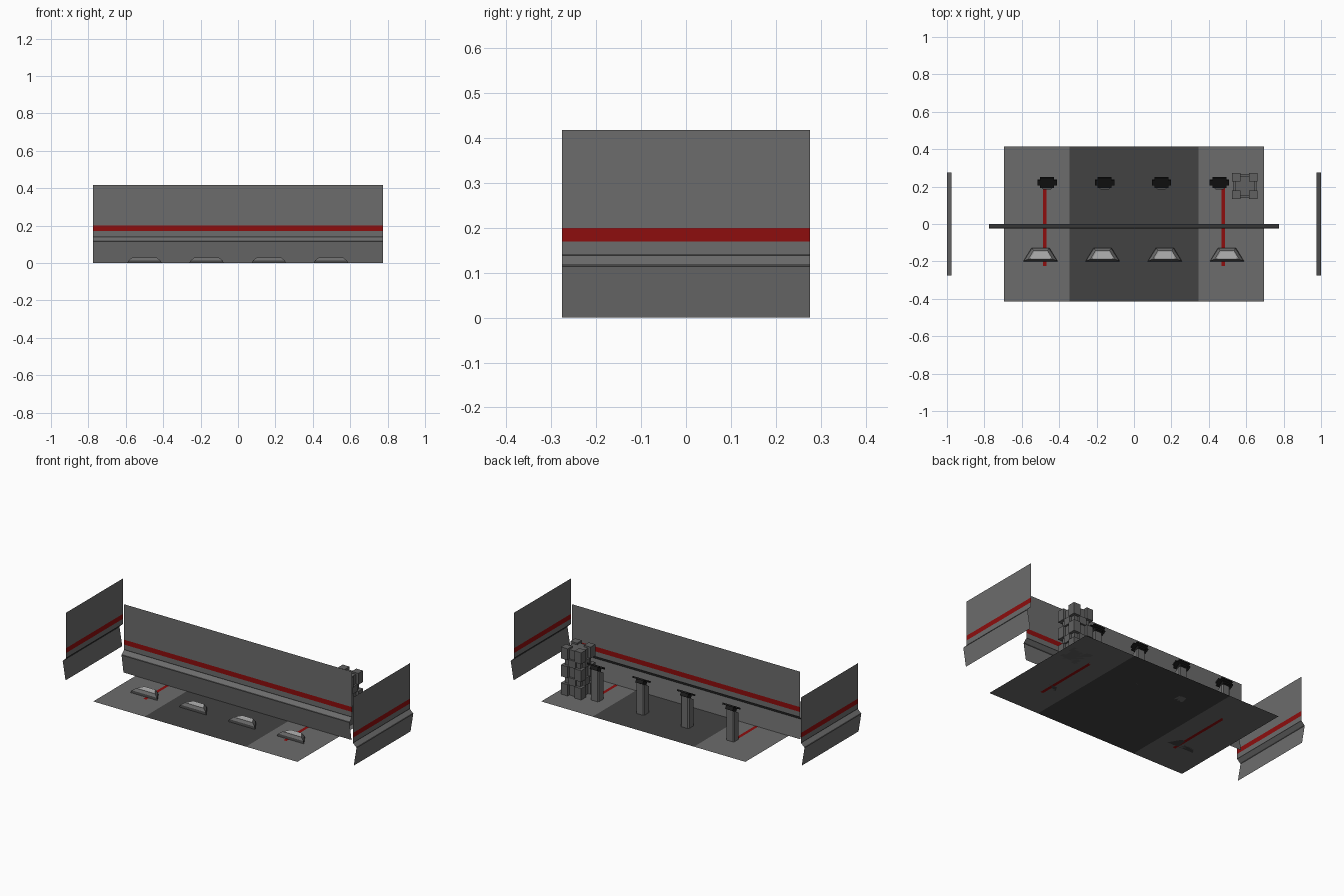
import bpy, bmesh, math
from mathutils import Matrix, Vector

cube = bpy.data.objects.get("Cube")
if cube:
    bpy.data.objects.remove(cube, do_unlink=True)


def material(name, r, g, b):
    m = bpy.data.materials.new(name)
    m.use_nodes = True
    m.diffuse_color = (r, g, b, 1)
    bsdf = next(n for n in m.node_tree.nodes if n.type == 'BSDF_PRINCIPLED')
    bsdf.inputs["Base Color"].default_value = (r, g, b, 1)
    return m


GRAY = material("panel gray", .15, .15, .15)
DARK = material("dark gray", .055, .055, .055)
RED = material("stripe red", .27, .004, .004)
LIGHT = material("light gray", .45, .45, .45)
BLACK = material("screen black", .01, .01, .01)
STONE = material("pillar gray", .12, .12, .12)


def finish(name, bm, mats, matrix=Matrix()):
    me = bpy.data.meshes.new(name)
    bmesh.ops.recalc_face_normals(bm, faces=bm.faces)
    bm.to_mesh(me)
    bm.free()
    for m in mats:
        me.materials.append(m)
    ob = bpy.data.objects.new(name, me)
    ob.matrix_world = matrix
    bpy.context.collection.objects.link(ob)
    return ob


def add_box(bm, center, size):
    mat = Matrix.Translation(center) @ Matrix.Diagonal((*size, 1))
    return bmesh.ops.create_cube(bm, size=1, matrix=mat)["verts"]


# Floor: one sheet split into side areas, dark centre and two red lines
def build_floor():
    xs = [-.695, -.487, -.467, -.345, .345, .467, .487, .695]
    ys = [-.415, -.225, .2, .415]
    bm = bmesh.new()
    grid = [[bm.verts.new((x, y, 0)) for y in ys] for x in xs]
    for i in range(len(xs) - 1):
        for j in range(len(ys) - 1):
            f = bm.faces.new((grid[i][j], grid[i + 1][j],
                              grid[i + 1][j + 1], grid[i][j + 1]))
            c = f.calc_center_median()
            if abs(c.x) < .34:
                f.material_index = 1
            elif abs(abs(c.x) - .477) < .01 and j == 1:
                f.material_index = 2
    finish("floor", bm, [GRAY, DARK, RED])


build_floor()


# Walls: folded sheet profile (outward offset, height) swept along its length
PROFILE = [(0, .418), (0, .2), (0, .17), (0, .142), (0, .138),
           (.02, .119), (.024, .114), (.005, 0)]


def build_wall(name, length, location, angle):
    bm = bmesh.new()
    rows = [[bm.verts.new((s * length / 2, -o, z)) for s in (-1, 1)]
            for o, z in PROFILE]
    for i, (a, b) in enumerate(zip(rows, rows[1:])):
        f = bm.faces.new((a[0], b[0], b[1], a[1]))
        f.material_index = {1: 1, 3: 2, 5: 2}.get(i, 0)
    finish(name, bm, [GRAY, RED, DARK],
           Matrix.Translation(location) @ Matrix.Rotation(angle, 4, 'Z'))


build_wall("long_wall", 1.552, (0, 0, 0), 0)
build_wall("left_end_wall", .552, (.976, 0, 0), math.pi / 2)
build_wall("right_end_wall", .552, (-.976, 0, 0), -math.pi / 2)


# Floor lamps: low tapered trapezoid with a light inset panel
def trapezoid(bm, half_front, half_back, front, back, z):
    return [bm.verts.new(p) for p in ((-half_front, front, z), (half_front, front, z),
                                      (half_back, back, z), (-half_back, back, z))]


def build_lamp(x):
    bm = bmesh.new()
    rings = [trapezoid(bm, .092, .048, -.2, -.128, 0),
             trapezoid(bm, .085, .044, -.196, -.132, .014),
             trapezoid(bm, .064, .037, -.187, -.142, .03),
             trapezoid(bm, .054, .032, -.183, -.149, .028)]
    bm.faces.new(rings[0])
    for i, (a, b) in enumerate(zip(rings, rings[1:])):
        for k in range(4):
            f = bm.faces.new((a[k], a[(k + 1) % 4], b[(k + 1) % 4], b[k]))
            f.material_index = (0, 2, 1)[i]
    bm.faces.new(rings[-1]).material_index = 1
    finish("floor_lamp", bm, [DARK, LIGHT, GRAY], Matrix.Translation((x, 0, 0)))


for x in (-.5, -.168, .165, .497):
    build_lamp(x)


# Kiosks: pedestal with sloped top carrying a tilted screen
def build_kiosk(x):
    bm = bmesh.new()
    vs = add_box(bm, (0, .212, .095), (.056, .055, .19))
    for v in vs:
        if v.co.z > .1 and v.co.y < .2:
            v.co.z -= .03
    vertical = [e for e in bm.edges
                if abs(e.verts[0].co.z - e.verts[1].co.z) > .1]
    bmesh.ops.bevel(bm, geom=vertical, offset=.007, segments=1, affect='EDGES')
    finish("kiosk_pedestal", bm, [GRAY], Matrix.Translation((x, 0, 0)))

    bm = bmesh.new()
    add_box(bm, (0, 0, 0), (.104, .06, .01))
    corners = [e for e in bm.edges
               if abs(e.verts[0].co.z - e.verts[1].co.z) > .005]
    bmesh.ops.bevel(bm, geom=corners, offset=.014, segments=2, affect='EDGES')
    add_box(bm, (0, -.004, -.014), (.05, .04, .022))
    finish("kiosk_screen", bm, [BLACK],
           Matrix.Translation((x, .222, .208)) @ Matrix.Rotation(math.radians(30), 4, 'X'))


for x in (-.465, -.157, .147, .457):
    build_kiosk(x)


# Pillar: square core with corner blocks and bands between them
def build_pillar():
    bm = bmesh.new()
    add_box(bm, (0, 0, .14), (.104, .104, .28))
    for level in range(3):
        z = .035 + level * .11
        for sx in (-1, 1):
            for sy in (-1, 1):
                add_box(bm, (sx * .046, sy * .046, z), (.046, .046, .07))
        if level < 2:
            for s in (-1, 1):
                add_box(bm, (s * .046, 0, z + .055), (.034, .05, .045))
                add_box(bm, (0, s * .046, z + .055), (.05, .034, .045))
    finish("block_pillar", bm, [STONE], Matrix.Translation((.592, .203, 0)))


build_pillar()
